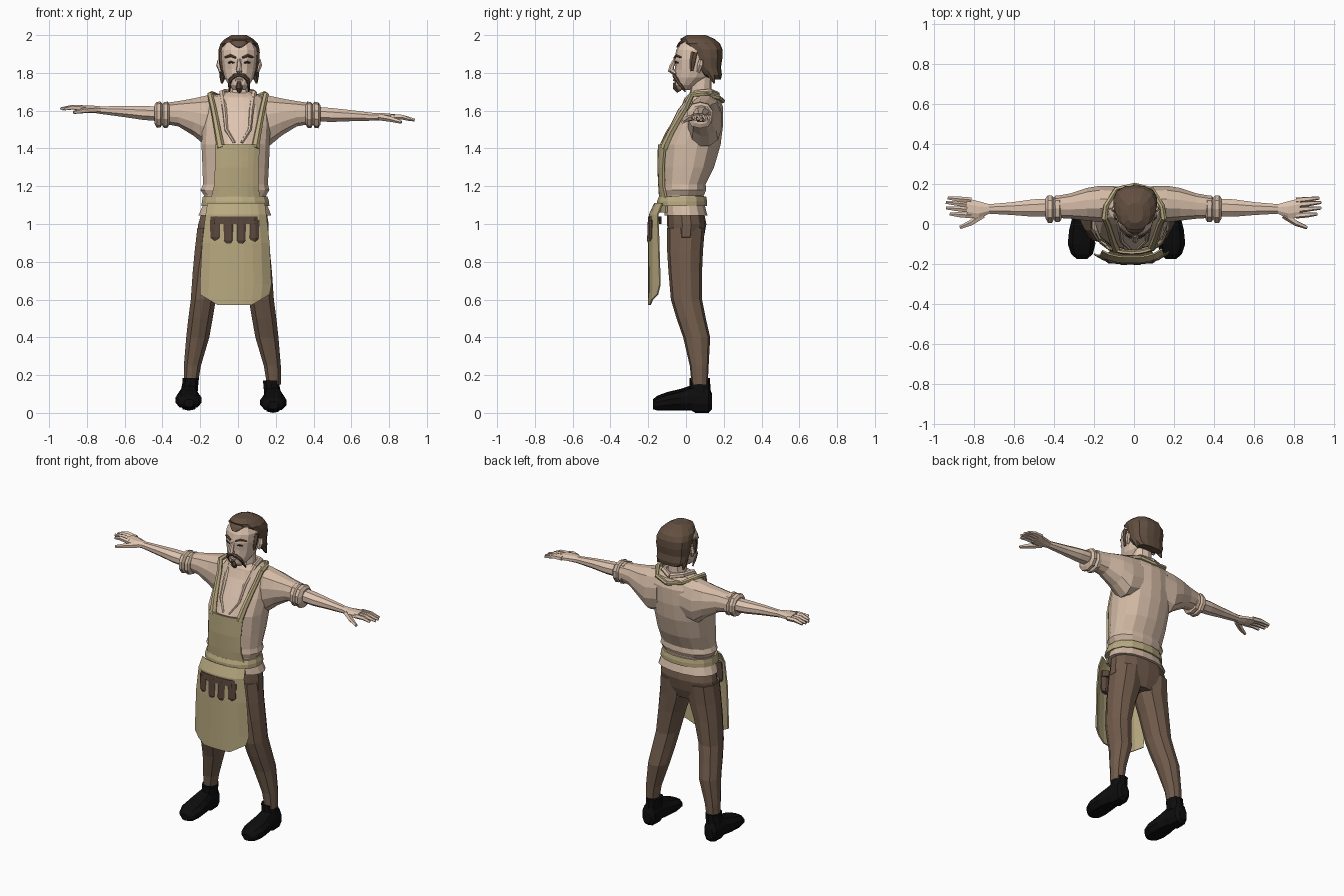
import bpy, bmesh, math
from mathutils import Vector


def material(name, r, g, b):
    lin = lambda c: (c / 255 / 12.92) if c < 10 else ((c / 255 + 0.055) / 1.055) ** 2.4
    m = bpy.data.materials.new(name)
    m.diffuse_color = (lin(r), lin(g), lin(b), 1)
    return m


SKIN = material("skin", 222, 196, 176)
SHIRT = material("shirt_linen", 211, 186, 165)
APRON = material("apron_canvas", 184, 169, 128)
PANTS = material("trouser_brown", 112, 91, 75)
HAIR = material("hair_brown", 98, 79, 64)
POUCH = material("pouch_leather", 90, 72, 61)
SHOE = material("shoe_black", 14, 13, 13)
DARK = material("brow_dark", 58, 46, 40)


def make(name, verts, faces, mat):
    me = bpy.data.meshes.new(name)
    bm = bmesh.new()
    vs = [bm.verts.new(v) for v in verts]
    for f in faces:
        bm.faces.new([vs[i] for i in f])
    bmesh.ops.recalc_face_normals(bm, faces=bm.faces)
    bm.to_mesh(me)
    bm.free()
    me.materials.append(mat)
    ob = bpy.data.objects.new(name, me)
    bpy.context.collection.objects.link(ob)
    return ob


def skin_rings(name, loops, mat):
    n = len(loops[0])
    faces = [(k * n + i, k * n + (i + 1) % n, (k + 1) * n + (i + 1) % n, (k + 1) * n + i)
             for k in range(len(loops) - 1) for i in range(n)]
    last = (len(loops) - 1) * n
    faces += [tuple(range(n)), tuple(range(last, last + n))]
    return make(name, [v for l in loops for v in l], faces, mat)


def loft(name, rings, mat, axis="z", n=12, p=2.3, fn=lambda v: v):
    """Rings are (position on axis, a0, a1, b0, b1): rounded-box sections."""
    loops = []
    for t, a0, a1, b0, b1 in rings:
        loop = []
        for i in range(n):
            w = 2 * math.pi * (i + 0.5) / n
            c, s = math.cos(w), math.sin(w)
            k = (abs(c) ** p + abs(s) ** p) ** (-1 / p)
            a = (a0 + a1) / 2 + (a1 - a0) / 2 * c * k
            b = (b0 + b1) / 2 + (b1 - b0) / 2 * s * k
            loop.append(fn(Vector({"z": (a, b, t), "x": (t, a, b), "y": (a, t, b)}[axis])))
        loops.append(loop)
    return skin_rings(name, loops, mat)


def tube(name, pts, mat, n=6):
    """Sweep along (x, y, z, radius) points."""
    P = [Vector(q[:3]) for q in pts]
    loops = []
    for i, q in enumerate(pts):
        d = (P[min(i + 1, len(P) - 1)] - P[max(i - 1, 0)]).normalized()
        u = d.orthogonal().normalized() if i == 0 else (u - d * u.dot(d)).normalized()
        v = d.cross(u)
        loops.append([P[i] + (u * math.cos(2 * math.pi * j / n) + v * math.sin(2 * math.pi * j / n)) * q[3]
                      for j in range(n)])
    return skin_rings(name, loops, mat)


def front(rings, x, z, p=2.3):
    """Front y of a z-lofted body at x, z."""
    z = min(max(z, rings[0][0]), rings[-1][0])
    for r, s in zip(rings, rings[1:]):
        if r[0] <= z <= s[0]:
            f = (z - r[0]) / (s[0] - r[0])
            x0, x1, y0, y1 = [a + (b - a) * f for a, b in zip(r[1:], s[1:])]
            u = min(abs((x - (x0 + x1) / 2) / ((x1 - x0) / 2)), 1)
            return (y0 + y1) / 2 - (y1 - y0) / 2 * (1 - u ** p) ** (1 / p)


def sheet(name, rows, rings, off, mat, cols=8, thick=0.008, drop=lambda u: 0):
    """Cloth laid on the front of a body; rows are (z, x0, x1)."""
    verts, m = [], cols + 1
    for k, (z, x0, x1) in enumerate(rows):
        for i in range(m):
            x = x0 + (x1 - x0) * i / cols
            zz = z + (drop(2 * i / cols - 1) if k == 0 else 0)
            verts.append((x, front(rings, x, zz) - off, zz))
    faces = [(k * m + i, k * m + i + 1, (k + 1) * m + i + 1, (k + 1) * m + i)
             for k in range(len(rows) - 1) for i in range(cols)]
    ob = make(name, verts, faces, mat)
    if thick:
        mod = ob.modifiers.new("thickness", "SOLIDIFY")
        mod.thickness, mod.offset = thick, 0
    return ob


# Shirt body
torso = [(1.045, -.212, .178, -.115, .115), (1.10, -.187, .157, -.115, .10),
         (1.15, -.18, .15, -.12, .095), (1.18, -.20, .168, -.125, .108),
         (1.21, -.187, .16, -.122, .105), (1.30, -.19, .165, -.128, .15),
         (1.42, -.195, .17, -.125, .185), (1.52, -.19, .175, -.075, .197),
         (1.62, -.175, .17, -.022, .197), (1.675, -.13, .13, .0, .175),
         (1.70, -.07, .07, .03, .13)]
loft("shirt_body", torso, SHIRT, n=16)
sheet("open_chest", [(1.42, -.05, .04), (1.52, -.065, .06), (1.62, -.065, .065), (1.67, -.05, .055)],
      torso, .004, SKIN, 4, 0)
for s in (-1, 1):
    path = [(s * x, front(torso, s * x, z) - .004, z, r) for x, z, r in
            ((.02, 1.43, .008), (.062, 1.5, .01), (.07, 1.6, .013))]
    tube("shirt_collar", path + [(s * .085, .05, 1.695, .016), (s * .07, .13, 1.70, .016),
                                 (0, .165, 1.685, .016)], SHIRT)

# Apron: belt, bib, straps, skirt
loft("apron_belt", [(1.095, -.195, .168, -.155, .112), (1.12, -.193, .166, -.155, .113),
                    (1.145, -.188, .158, -.145, .108)], APRON, n=16)
sheet("apron_bib", [(1.06, -.15, .125), (1.14, -.14, .115), (1.2, -.125, .105), (1.3, -.12, .105),
                    (1.37, -.12, .11), (1.42, -.12, .115)], torso, .018, APRON, 8, .012)
for s in (-1, 1):
    path = [(s * x, front(torso, s * x, z) - .01, z, r) for x, z, r in
            ((.09, 1.40, .022), (.105, 1.48, .019), (.12, 1.56, .017), (.132, 1.62, .016))]
    tube("apron_strap", path + [(s * .148, .03, 1.685, .016), (s * .14, .09, 1.69, .014),
                                (s * .09, .172, 1.67, .013), (0, .195, 1.65, .012)], APRON)
apron = [(.5, -.225, .19, -.197, .0), (.9, -.215, .18, -.197, .0), (1.05, -.20, .17, -.192, .0),
         (1.12, -.19, .16, -.16, .02)]
sheet("apron_skirt", [(.572, -.2, .165), (.68, -.2, .175), (.9, -.188, .165), (1.05, -.17, .148),
                      (1.11, -.16, .14)], apron, 0, APRON, 8, .008,
      lambda u: max(0, abs(u) - .5) * .11)

# Tool pouch with four pockets
loft("pouch_flap", [(1.0, -.15, .115, -.203, -.13), (1.04, -.145, .11, -.2, -.13)], POUCH, p=3)
for i, low in enumerate((.91, .892, .892, .905)):
    x = -.115 + i * .065
    y = front(apron, x, .95)
    loft("pouch_pocket", [(low, x - .022, x + .022, y - .004, y + .03),
                          (low + .02, x - .032, x + .032, y - .012, y + .035),
                          (1.02, x - .034, x + .034, y - .008, y + .035)], POUCH, n=8, p=3)

# Trousers
loft("trouser_hips", [(.87, -.12, .065, -.07, .075), (.93, -.22, .165, -.095, .095),
                      (1.0, -.213, .165, -.1, .108), (1.09, -.185, .15, -.10, .09)], PANTS, n=14)
leg = [(.15, -.288, -.212, .03, .115), (.25, -.288, -.195, .02, .12), (.4, -.276, -.15, -.015, .128),
       (.5, -.265, -.132, -.05, .105), (.6, -.252, -.115, -.08, .085), (.75, -.242, -.075, -.093, .085),
       (.86, -.232, -.036, -.10, .09), (.98, -.218, -.035, -.10, .10)]
for side in (0, 1):
    loft("trouser_leg", leg, PANTS, n=10,
         fn=lambda v: Vector((-.06 - v.x, v.y, v.z)) if side else v)

# Shoes
shoe = [(.138, -.29, -.235, .02, .09), (.12, -.305, -.215, .0, .13), (.05, -.31, -.21, .0, .14),
        (.03, -.31, -.21, .012, .135), (-.03, -.325, -.2, .012, .115), (-.1, -.332, -.192, .012, .098),
        (-.15, -.315, -.205, .012, .08), (-.176, -.285, -.235, .02, .06)]
ankle = [(.1, -.305, -.212, .015, .13), (.15, -.295, -.208, .02, .128), (.172, -.295, -.205, .018, .128)]
for side in (0, 1):
    place = lambda v: Vector((-.075 - v.x, v.y, v.z)) if side else Vector((v.x, v.y, v.z + .012))
    loft("shoe", shoe, SHOE, "y", 10, 3, place)
    loft("shoe_ankle", ankle, SHOE, "z", 10, 2.3, place)

# Arms: sleeve, rolled cuffs, forearm, hand
for s in (-1, 1):
    pose = lambda v: Vector((s * v.x - (.005 if s < 0 else 0), v.y, v.z - s * .055 * max(0, v.x - .4)))
    loft("sleeve", [(.08, .02, .19, 1.43, 1.69), (.165, .008, .193, 1.41, 1.682),
                    (.23, .015, .182, 1.465, 1.667), (.31, .025, .155, 1.515, 1.652),
                    (.39, .03, .14, 1.53, 1.64)], SHIRT, "x", 12, 2.3, pose)
    for x, g in ((.357, .0), (.395, .004)):
        loft("rolled_cuff", [(x, .022, .132, 1.53, 1.635), (x + .01, .008 - g, .145, 1.51, 1.648),
                             (x + .03, .008 - g, .145, 1.508, 1.645), (x + .042, .025, .132, 1.53, 1.63)],
             SHIRT, "x", 10, 2.3, pose)
    loft("forearm", [(.40, .035, .13, 1.54, 1.625), (.5, .033, .127, 1.543, 1.622),
                     (.6, .042, .112, 1.553, 1.616), (.73, .05, .10, 1.564, 1.606)], SKIN, "x", 8, 2, pose)
    loft("palm", [(.72, .05, .10, 1.565, 1.606), (.77, .025, .115, 1.568, 1.608),
                  (.83, .03, .13, 1.574, 1.606)], SKIN, "x", 8, 2.5, pose)
    for y0, y1, tip in ((.042, .05, .915), (.07, .08, .935), (.095, .108, .935), (.118, .13, .925)):
        tube("finger", [pose(Vector(q)).to_tuple() + (r,) for q, r in
                        (((.81, y0, 1.59), .015), ((.87, (y0 + y1) / 2, 1.592), .0135),
                         ((tip, y1, 1.58), .008))], SKIN, 5)
    tube("thumb", [pose(Vector(q)).to_tuple() + (r,) for q, r in
                   (((.75, .045, 1.585), .018), ((.81, .005, 1.578), .015), ((.865, -.018, 1.565), .009))],
         SKIN, 5)

# Head and neck
C = .006
sym = lambda rows: [(z, C - w, C + w, y0, y1) for z, w, y0, y1 in rows]
loft("neck", sym([(1.62, .075, .015, .14), (1.68, .058, .02, .135), (1.78, .055, .025, .135)]), SKIN, n=10)
head = sym([(1.71, .032, -.042, .02), (1.735, .055, -.058, .06), (1.775, .078, -.06, .12),
            (1.82, .09, -.058, .155), (1.87, .096, -.062, .165), (1.92, .097, -.052, .165),
            (1.96, .08, -.03, .14), (1.985, .045, .0, .1)])
loft("head", head, SKIN, n=14)
loft("hair", sym([(1.765, .075, .135, .185), (1.79, .10, .085, .19), (1.83, .104, .05, .185),
                  (1.88, .109, .035, .193), (1.925, .109, .015, .193), (1.955, .1, -.02, .18),
                  (1.98, .075, -.03, .15), (2.0, .04, .005, .105)]), HAIR, n=14, p=2.6)
sheet("widows_peak", [(1.935, C - .012, C + .012), (1.955, C - .04, C + .04), (1.97, C - .06, C + .06)],
      head, .005, HAIR, 4, .008)

# Face
on_face = lambda x, z, off, r: (C + x, front(head, C + x, z) - off, z, r)
tube("nose", [(C, -.058, 1.872, .009), (C, -.076, 1.835, .013), (C, -.08, 1.815, .017),
              (C, -.062, 1.803, .014)], SKIN)
tube("lower_lip", [on_face(-.02, 1.763, .0, .006), on_face(0, 1.762, .002, .008),
                   on_face(.02, 1.763, .0, .006)], SKIN)
tube("goatee", [on_face(0, 1.75, .0, .012), on_face(0, 1.725, .0, .02), on_face(0, 1.70, -.005, .012)], HAIR)
for s in (-1, 1):
    tube("moustache", [on_face(0, 1.79, .004, .010), on_face(s * .025, 1.785, .004, .012),
                       on_face(s * .045, 1.765, .002, .011), on_face(s * .05, 1.735, .0, .009),
                       on_face(s * .052, 1.70, -.008, .004)], HAIR)
    tube("eyebrow", [on_face(s * .018, 1.88, .002, .006), on_face(s * .045, 1.892, .002, .008),
                     on_face(s * .075, 1.882, .0, .005)], HAIR)
    tube("eye", [on_face(s * .026, 1.853, -.002, .004), on_face(s * .042, 1.857, -.001, .006),
                 on_face(s * .058, 1.853, -.002, .004)], DARK, 6)
    tube("ear", [(C + s * .097, .065, 1.805, .009), (C + s * .106, .075, 1.84, .016),
                 (C + s * .103, .08, 1.868, .012)], SKIN)
    tube("sideburn", [(C + s * .09, .045, 1.91, .02), (C + s * .09, .035, 1.86, .018),
                      (C + s * .086, .03, 1.81, .01)], HAIR)
    tube("neck_curl", [(C + s * .085, .12, 1.81, .022), (C + s * .088, .14, 1.775, .016),
                       (C + s * .092, .15, 1.745, .005)], HAIR)
